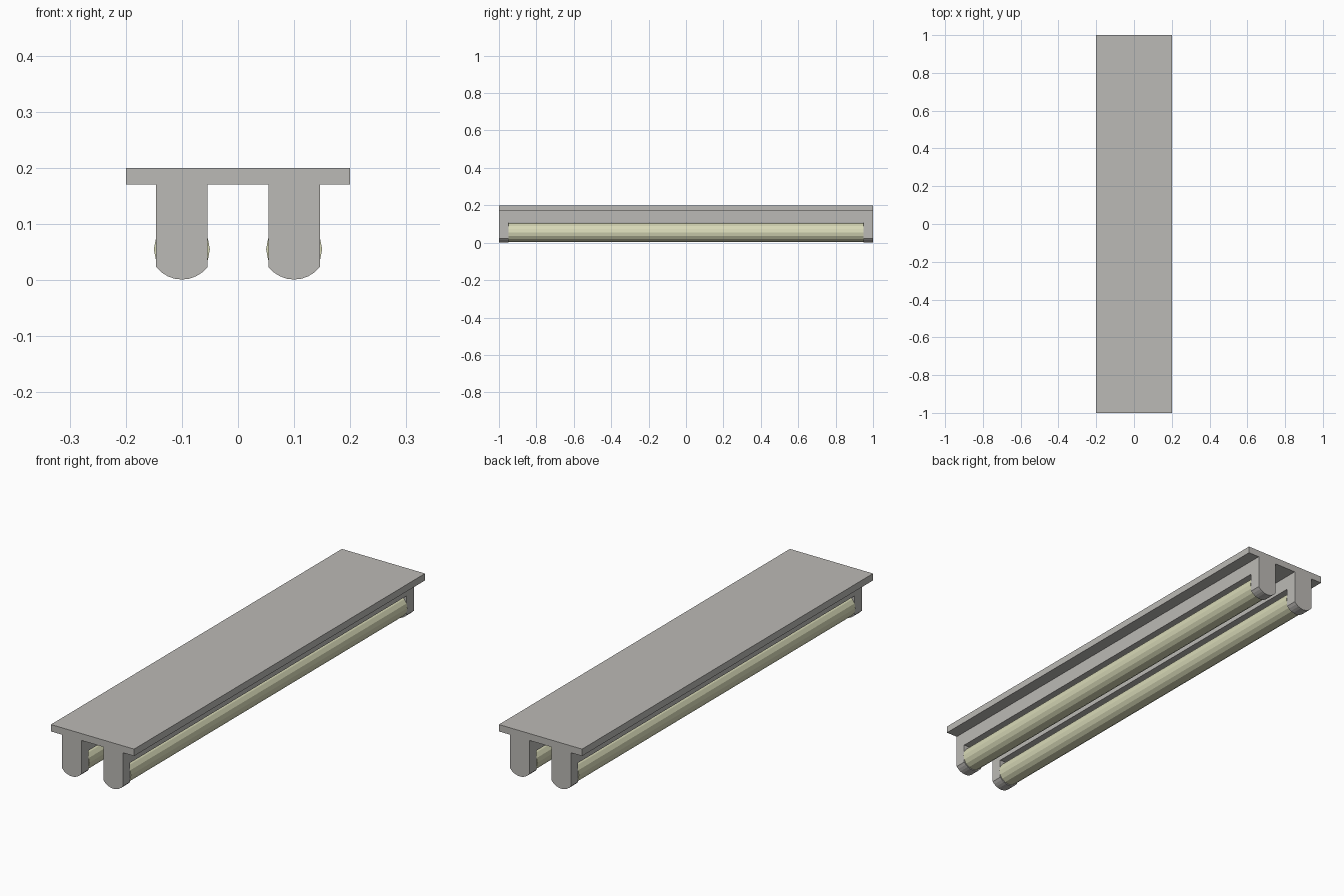
import bpy
import bmesh
import math
from mathutils import Matrix

if "Cube" in bpy.data.objects:
    bpy.data.objects.remove(bpy.data.objects["Cube"], do_unlink=True)


def make_material(name, color):
    mat = bpy.data.materials.new(name)
    mat.use_nodes = True
    mat.diffuse_color = color
    mat.node_tree.nodes["Principled BSDF"].inputs["Base Color"].default_value = color
    return mat


metal = make_material("warm grey metal", (0.50, 0.49, 0.465, 1))
glass = make_material("pale yellow tube", (0.68, 0.69, 0.47, 1))


def add_object(name, bm, mat):
    bmesh.ops.recalc_face_normals(bm, faces=bm.faces)
    mesh = bpy.data.meshes.new(name)
    bm.to_mesh(mesh)
    bm.free()
    mesh.materials.append(mat)
    obj = bpy.data.objects.new(name, mesh)
    bpy.context.collection.objects.link(obj)
    return obj


def extrude_profile(name, points, y0, y1, mat):
    """Extrude an x-z outline along y."""
    bm = bmesh.new()
    face = bm.faces.new([bm.verts.new((x, y0, z)) for x, z in points])
    result = bmesh.ops.extrude_face_region(bm, geom=[face])
    verts = [v for v in result["geom"] if isinstance(v, bmesh.types.BMVert)]
    bmesh.ops.translate(bm, verts=verts, vec=(0, y1 - y0, 0))
    return add_object(name, bm, mat)


def rectangle(x, half, z0, z1):
    return [(x - half, z0), (x + half, z0), (x + half, z1), (x - half, z1)]


PLATE_Z, SPINE_Z, TUBE_Z = 0.17, 0.107, 0.055
HALF, INNER, SPACING = 0.046, 0.95, 0.10

# Mounting plate
extrude_profile("mounting_plate", rectangle(0, 0.2, PLATE_Z, 0.2), -1, 1, metal)

for side, x in (("left", SPACING), ("right", -SPACING)):
    # Spine above each tube
    extrude_profile(side + "_spine", rectangle(x, HALF, SPINE_Z, PLATE_Z),
                    -INNER, INNER, metal)

    # End holders with a rounded underside
    radius = 0.058
    sweep = math.asin(HALF / radius)
    outline = [(x - HALF, PLATE_Z)]
    for i in range(9):
        a = sweep * (i / 4 - 1)
        outline.append((x + radius * math.sin(a), 0.001 + radius * (1 - math.cos(a))))
    outline.append((x + HALF, PLATE_Z))
    extrude_profile(side + "_front_holder", outline, -1, -INNER, metal)
    extrude_profile(side + "_back_holder", outline, INNER, 1, metal)

    # Faceted light tube
    bm = bmesh.new()
    bmesh.ops.create_cone(bm, cap_ends=True, segments=16, radius1=0.05, radius2=0.05,
                          depth=2 * INNER,
                          matrix=Matrix.Translation((x, 0, TUBE_Z))
                          @ Matrix.Rotation(math.pi / 2, 4, "X"))
    add_object(side + "_tube", bm, glass)
